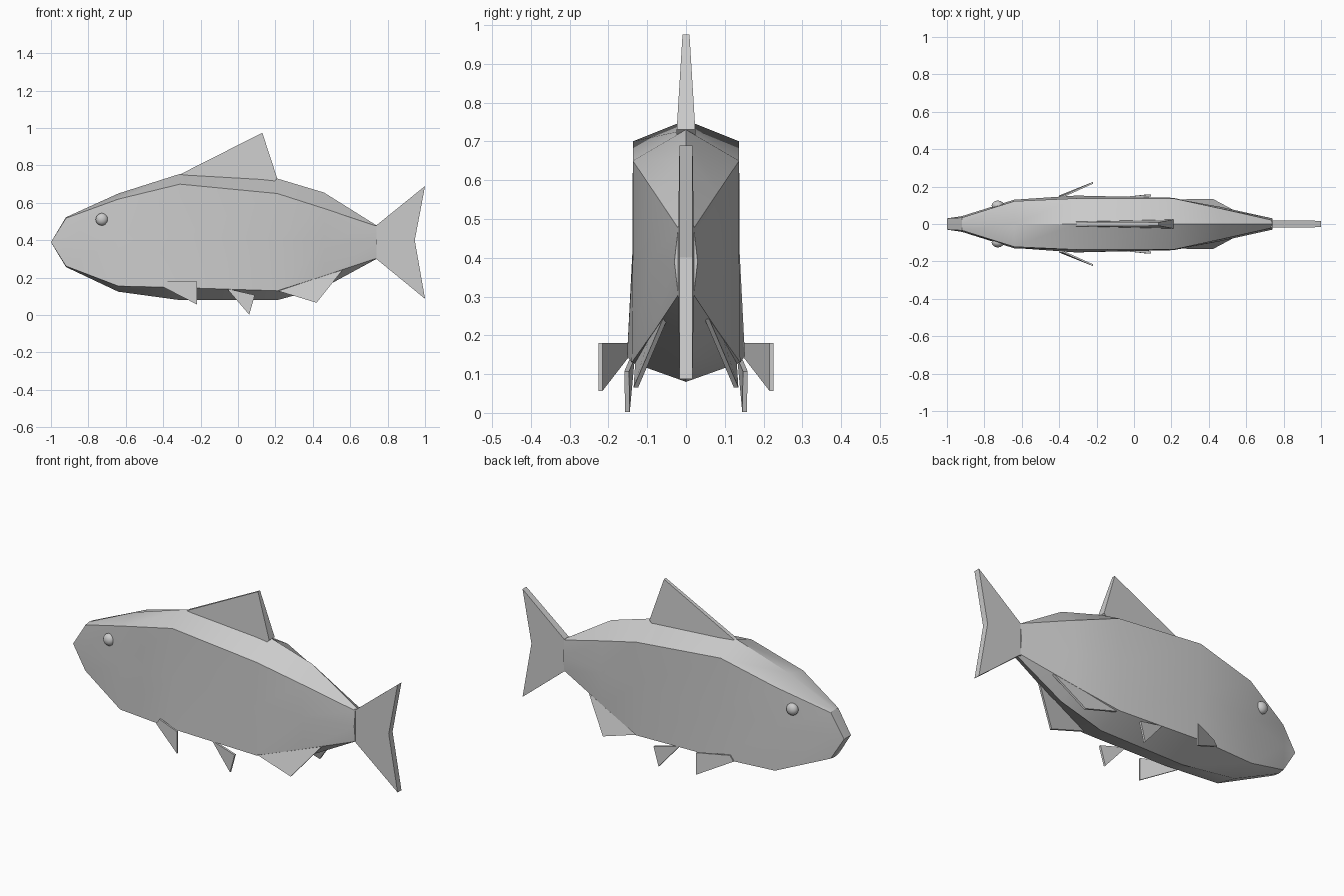
import bpy, bmesh
from math import radians

if "Cube" in bpy.data.objects:
    bpy.data.objects.remove(bpy.data.objects["Cube"])


def finish(name, bm):
    bmesh.ops.recalc_face_normals(bm, faces=bm.faces)
    mesh = bpy.data.meshes.new(name)
    bm.to_mesh(mesh)
    bm.free()
    obj = bpy.data.objects.new(name, mesh)
    bpy.context.collection.objects.link(obj)
    return obj


def smooth(obj, angle):
    bpy.ops.object.select_all(action='DESELECT')
    obj.select_set(True)
    bpy.context.view_layer.objects.active = obj
    bpy.ops.object.shade_smooth_by_angle(angle=radians(angle))


def fin(name, points, half, mirrored=False):
    """Thin plate through (x, y, z) points, thickened along y by a half width per point."""
    bm = bmesh.new()
    a = [bm.verts.new((x, y - h, z)) for (x, y, z), h in zip(points, half)]
    b = [bm.verts.new((x, y + h, z)) for (x, y, z), h in zip(points, half)]
    bm.faces.new(a)
    bm.faces.new(b[::-1])
    n = len(a)
    for i in range(n):
        j = (i + 1) % n
        bm.faces.new((a[i], b[i], b[j], a[j]))
    obj = finish(name, bm)
    if mirrored:
        m = obj.modifiers.new("mirror", 'MIRROR')
        m.use_axis = (False, True, False)
    return obj


# Body sections: x, ridge z, shoulder y z, middle y z, lower y z, keel z
SECTIONS = [
    (-1.00, .390, .030, .390, .030, .390, .030, .390, .390),
    (-.92, .523, .034, .518, .042, .390, .036, .262, .257),
    (-.64, .650, .122, .620, .130, .400, .128, .155, .125),
    (-.31, .755, .137, .700, .138, .420, .152, .147, .080),
    (.21, .730, .137, .650, .137, .410, .140, .130, .080),
    (.46, .655, .083, .570, .092, .395, .083, .210, .148),
    (.74, .480, .020, .476, .030, .390, .020, .304, .300),
]
bm = bmesh.new()
rings = []
for x, top, ys, zs, ym, zm, yl, zl, keel in SECTIONS:
    ring = [(0, top), (ys, zs), (ym, zm), (yl, zl),
            (0, keel), (-yl, zl), (-ym, zm), (-ys, zs)]
    rings.append([bm.verts.new((x, y, z)) for y, z in ring])
for r, s in zip(rings, rings[1:]):
    for i in range(8):
        j = (i + 1) % 8
        bm.faces.new((r[i], r[j], s[j], s[i]))
bm.faces.new(rings[-1])
bmesh.ops.remove_doubles(bm, verts=bm.verts, dist=1e-4)
smooth(finish("body", bm), 35)

# Fins on the centre line
fin("dorsal_fin", [(-.31, 0, .752), (.13, 0, .975), (.21, 0, .73), (.18, 0, .70)],
    [.012, .009, .024, .024])
fin("tail_fin", [(.72, 0, .48), (.74, 0, .48), (1, 0, .69), (.945, 0, .40),
                 (1, 0, .087), (.74, 0, .30), (.72, 0, .30)],
    [.02, .02, .017, .017, .017, .02, .02])

# Paired fins
fin("pectoral_fin", [(-.40, .148, .15), (-.38, .148, .18), (-.22, .22, .18), (-.22, .22, .057)],
    [.005] * 4, True)
fin("pelvic_fin", [(-.06, .138, .142), (.09, .153, .107), (.06, .151, .002)],
    [.006] * 3, True)
fin("anal_fin", [(.21, .125, .13), (.42, .129, .066), (.56, .054, .242), (.40, .09, .19)],
    [.006] * 4, True)

# Eyes
for side, sign in (("left", -1), ("right", 1)):
    bpy.ops.mesh.primitive_uv_sphere_add(segments=16, ring_count=10, radius=.033,
                                         location=(-.728, sign * .099, .512))
    eye = bpy.context.object
    eye.name = side + "_eye"
    eye.scale.y = .8
    smooth(eye, 60)
